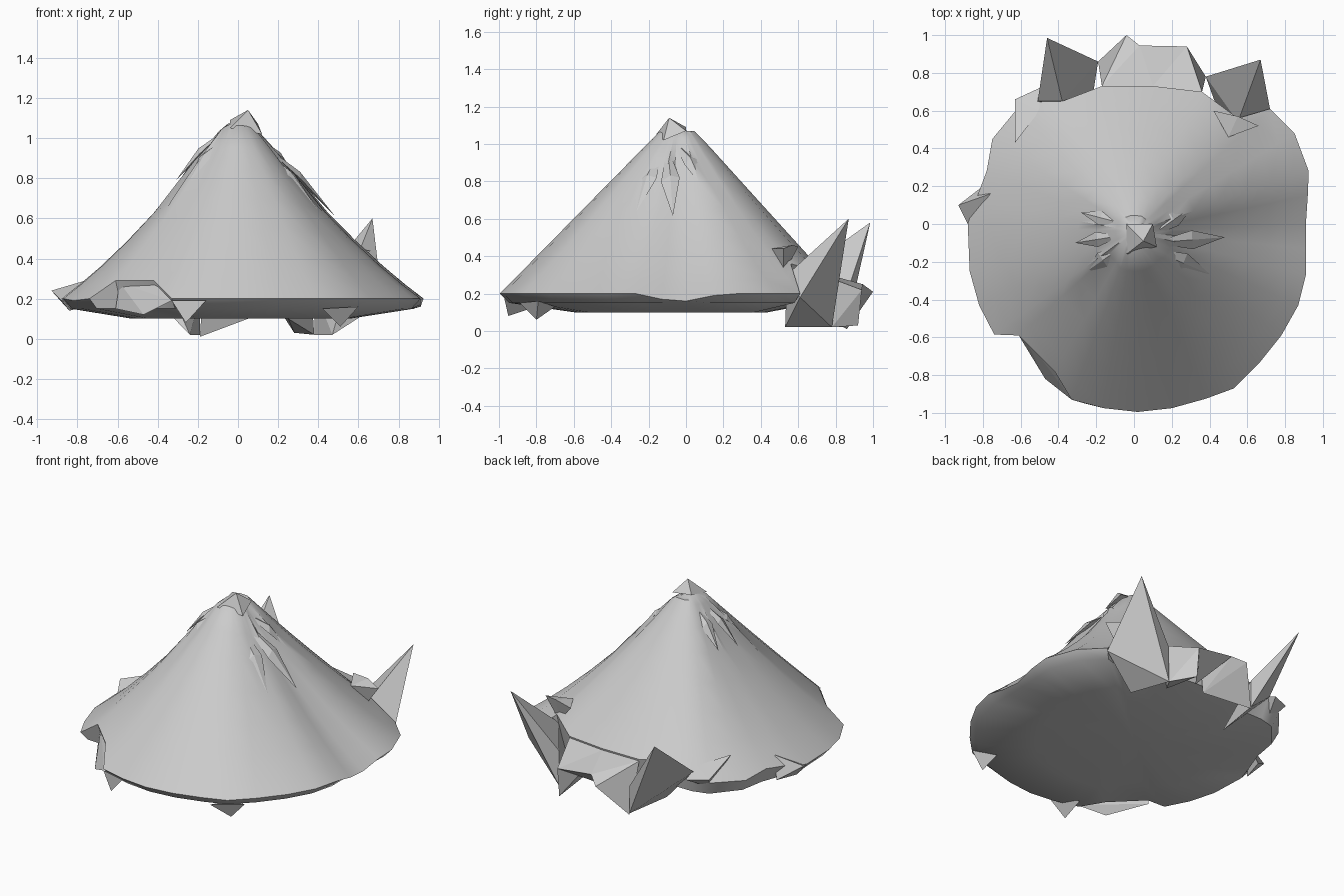
import bpy
import bmesh
import math
from mathutils import Vector

if "Cube" in bpy.data.objects:
    bpy.data.objects.remove(bpy.data.objects["Cube"], do_unlink=True)

# One plain stone colour
stone = bpy.data.materials.new("grey_stone")
stone.use_nodes = True
grey = (0.6, 0.6, 0.6, 1)
stone.diffuse_color = grey
stone.node_tree.nodes["Principled BSDF"].inputs["Base Color"].default_value = grey

CENTRE = Vector((0, -0.04, 0))
PEAK = 1.17


def finish(bm, name, smooth_angle=None):
    """Turn a bmesh into a named object with the stone material."""
    bmesh.ops.recalc_face_normals(bm, faces=bm.faces[:])
    mesh = bpy.data.meshes.new(name)
    bm.to_mesh(mesh)
    bm.free()
    mesh.materials.append(stone)
    obj = bpy.data.objects.new(name, mesh)
    bpy.context.collection.objects.link(obj)
    if smooth_angle:
        bpy.ops.object.select_all(action='DESELECT')
        bpy.context.view_layer.objects.active = obj
        obj.select_set(True)
        bpy.ops.object.shade_smooth_by_angle(angle=math.radians(smooth_angle))
    return obj


def shard(name, points):
    """Flat-faced chip of rock spanning the given corner points."""
    bm = bmesh.new()
    verts = [bm.verts.new(p) for p in points]
    result = bmesh.ops.convex_hull(bm, input=verts)
    loose = [v for v in result["geom_interior"] + result["geom_unused"]
             if isinstance(v, bmesh.types.BMVert)]
    bmesh.ops.delete(bm, geom=list(set(loose)), context='VERTS')
    return finish(bm, name)


def bridge(bm, upper, lower):
    count = len(upper)
    for i in range(count):
        j = (i + 1) % count
        bm.faces.new((upper[i], lower[i], lower[j], upper[j]))


# Uneven rim of the mountain, counter-clockwise from the front
rim = [Vector(p) for p in (
    (.02, -.995, .2), (.2, -.975, .2), (.38, -.925, .2), (.53, -.87, .2),
    (.66, -.74, .2), (.78, -.59, .2), (.87, -.43, .2), (.91, -.27, .2),
    (.91, -.13, .17), (.91, 0, .16), (.92, .15, .19), (.925, .28, .2),
    (.85, .48, .2), (.72, .61, .2), (.55, .56, .36), (.36, .7, .32),
    (.1, .73, .32), (-.17, .73, .32), (-.38, .65, .34), (-.5, .65, .29),
    (-.61, .62, .24), (-.75, .45, .23), (-.78, .28, .25), (-.84, .12, .23),
    (-.88, 0, .2), (-.87, -.25, .2), (-.82, -.43, .19), (-.74, -.585, .2),
    (-.61, -.59, .29), (-.42, -.78, .29), (-.33, -.93, .2), (-.16, -.975, .2))]


def slope_point(edge, t, index):
    """Point on the slope, t running from the peak (0) to the rim (1)."""
    p = CENTRE.lerp(edge, t)
    side = abs(edge.x - CENTRE.x) / (edge - CENTRE).xy.length
    z = PEAK + (edge.z - PEAK) * t - 0.08 * side ** 2 * 4 * t * (1 - t)
    # Creases running down the left and right flanks near the top
    if side > 0.75 and 0.15 < t < 0.4:
        z += 0.015 * (1 if index % 2 else -1)
    p.z = min(z, 1.07)
    return p


# Mountain slope, thin rim and shallow underside
bm = bmesh.new()
rings = [[bm.verts.new(slope_point(e, t, i)) for i, e in enumerate(rim)]
         for t in (.06, .11, .22, .34, .48, .63, .78, .9, 1)]
rings.append([bm.verts.new((e.x * .95, e.y * .95, .15)) for e in rim])
rings.append([bm.verts.new((e.x * .6, e.y * .6, .1)) for e in rim])
for upper, lower in zip(rings, rings[1:]):
    bridge(bm, upper, lower)
top = bm.verts.new((0, -.03, 1.09))
bottom = bm.verts.new((0, 0, .1))
for ring, hub in ((rings[0], top), (rings[-1], bottom)):
    for i in range(len(ring)):
        bm.faces.new((ring[i], ring[(i + 1) % len(ring)], hub))
finish(bm, "mountain", 40)

# Tall spikes at the back
shard("back_left_spike", [(.67, .87, .6), (.72, .61, .18), (.55, .54, .3),
                          (.38, .78, .02), (.38, .78, .25), (.47, .53, .02)])
shard("back_right_spike", [(-.46, .985, .58), (-.51, .65, .3), (-.38, .65, .34),
                           (-.19, .86, .02), (-.19, .86, .2), (-.24, .54, .02)])

# Low broken rocks between the spikes
shard("back_rock_right", [(-.04, 1, .21), (-.19, .86, .01), (-.17, .73, .31),
                          (.1, .73, .31), (.03, .945, .25), (.05, .7, .1)])
shard("back_rock_middle", [(.03, .945, .25), (.1, .73, .31),
                           (.28, .94, .22), (.15, .75, .1)])
shard("back_rock_left", [(.28, .94, .22), (.28, .92, .03), (.1, .73, .31),
                         (.36, .7, .31), (.38, .78, .02), (.25, .6, .1)])

# Chips along the front and side rim
shard("front_chip_right", [(-.33, -.93, .19), (-.16, -.975, .19),
                           (-.26, -.95, .08), (-.25, -.8, .13)])
shard("front_chip_left", [(.42, -.89, .15), (.6, -.79, .16),
                          (.51, -.8, .06), (.48, -.7, .13)])
shard("front_ledge", [(-.61, -.59, .15), (-.47, -.82, .12), (-.33, -.93, .19),
                      (-.42, -.76, .28), (-.59, -.58, .28)])
shard("side_chip_right", [(-.93, .1, .24), (-.76, .16, .29), (-.88, 0, .19),
                          (-.8, .2, .15), (-.84, .05, .14)])
shard("back_chip_right", [(-.63, .43, .36), (-.63, .66, .28), (-.5, .72, .27),
                          (-.5, .6, .32), (-.56, .56, .18)])
shard("back_ledge_left", [(.55, .57, .46), (.42, .6, .45), (.66, .52, .44),
                          (.5, .46, .44), (.56, .52, .3)])

# Pointed summit
shard("summit", [(.05, -.09, 1.14), (-.04, -.16, 1.05), (-.04, 0, 1.09),
                 (.1, 0, 1.07), (.12, -.12, 1.02)])


def fold(name, start, end, width, lift):
    """Creased fold of rock lying on the slope between two plan points."""
    def on_slope(p, up=0):
        return (p.x, p.y, PEAK - 0.03 - 1.05 * (p - CENTRE.xy).length + up)

    a, b = Vector(start), Vector(end)
    across = (b - a).orthogonal().normalized() * width
    mid = a.lerp(b, .55)
    shard(name, [on_slope(a, -.03), on_slope(b, -.02), on_slope(mid + across),
                 on_slope(mid - across), on_slope(mid, lift)])


# Folds fanning down both flanks from the summit
folds = [((.08, -.07), (.32, .1), .04), ((.1, -.1), (.48, -.07), .05),
         ((.08, -.13), (.41, -.27), .055), ((-.05, 0), (-.28, .06), .04),
         ((-.06, -.06), (-.31, -.1), .04), ((-.06, -.12), (-.25, -.25), .05)]
for number, (start, end, width) in enumerate(folds):
    fold(f"summit_fold_{number + 1}", start, end, width, .02)
